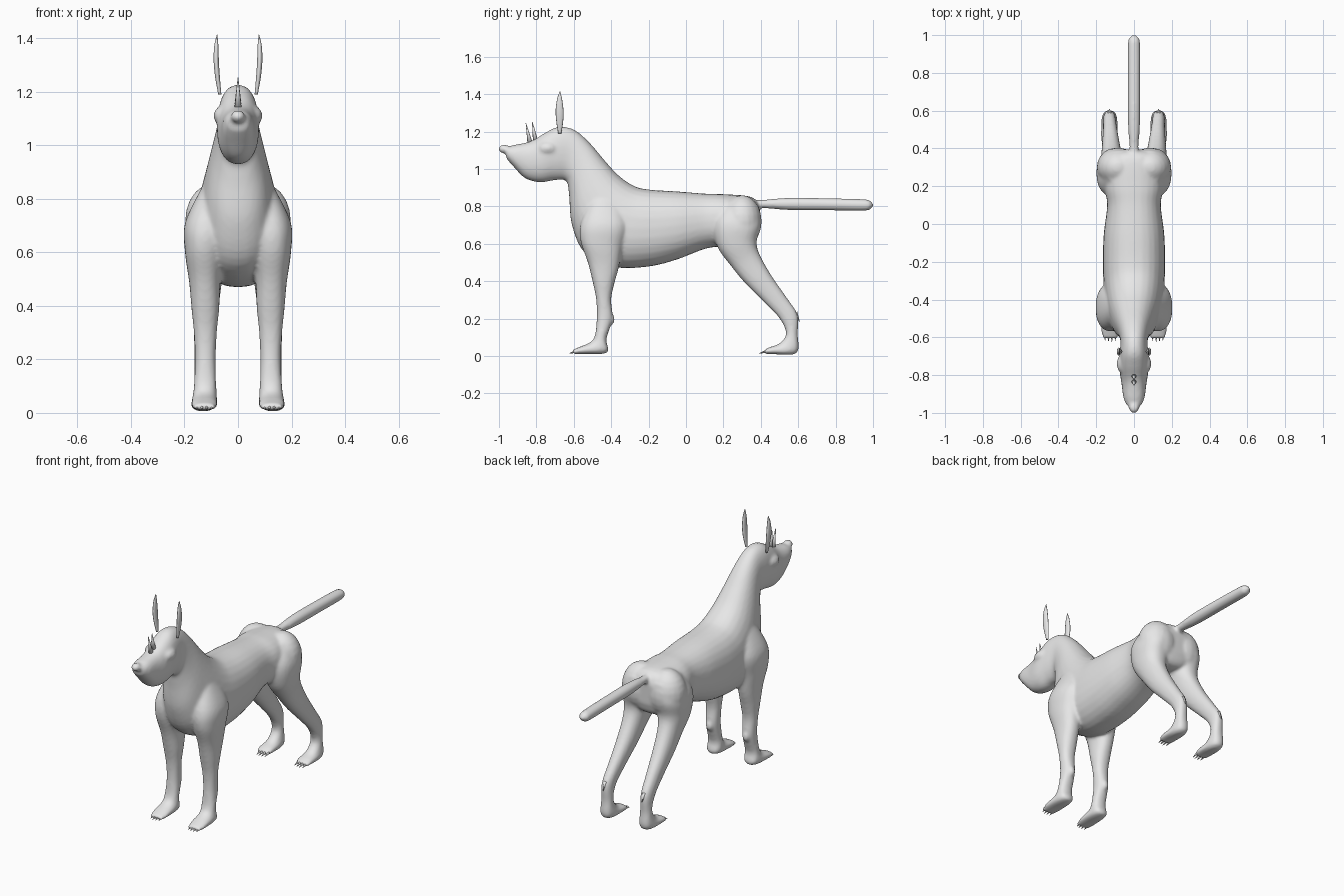
import bpy, bmesh, math
from mathutils import Vector, Matrix

cube = bpy.data.objects.get("Cube")
if cube:
    bpy.data.objects.remove(cube, do_unlink=True)

grey = bpy.data.materials.new("plain grey")
grey.use_nodes = True
grey.diffuse_color = (0.8, 0.8, 0.8, 1)
grey.node_tree.nodes["Principled BSDF"].inputs["Base Color"].default_value = (0.8, 0.8, 0.8, 1)


def blend(a, b, c, d, t):
    """Smooth curve through b and c."""
    return b + 0.5 * t * ((c - a) + t * ((2 * a - 5 * b + 4 * c - d) + t * (3 * (b - c) + d - a)))


def loft(bm, stations, side=1, steps=5, sides=28, power=0.88):
    """Tube through stations: edge one (y, z), edge two (y, z), centre x, half width."""
    pts = [Vector(s) for s in stations]
    pts = [pts[0]] + pts + [pts[-1]]
    path = [blend(*pts[i:i + 4], k / steps) for i in range(len(pts) - 3) for k in range(steps)]
    path.append(pts[-1])
    rings = []
    for y0, z0, y1, z1, x, w in path:
        ring = []
        for k in range(sides):
            a = math.tau * k / sides
            c = math.copysign(abs(math.cos(a)) ** power, math.cos(a))
            s = math.copysign(abs(math.sin(a)) ** power, math.sin(a))
            ring.append(bm.verts.new((side * (x + w * s),
                                      (y0 + y1) / 2 + c * (y0 - y1) / 2,
                                      (z0 + z1) / 2 + c * (z0 - z1) / 2)))
        rings.append(ring)
    faces = [bm.faces.new((r[k], r[(k + 1) % sides], q[(k + 1) % sides], q[k]))
             for r, q in zip(rings, rings[1:]) for k in range(sides)]
    faces += [bm.faces.new(rings[0][::-1]), bm.faces.new(rings[-1])]
    bmesh.ops.recalc_face_normals(bm, faces=faces)


def ball(bm, centre, size):
    m = Matrix.Translation(centre) @ Matrix.Diagonal((*size, 1))
    bmesh.ops.create_uvsphere(bm, u_segments=20, v_segments=12, radius=1, matrix=m)


def spike(bm, base, tip, radius):
    base, tip = Vector(base), Vector(tip)
    turn = (tip - base).to_track_quat('Z', 'Y').to_matrix().to_4x4()
    bmesh.ops.create_cone(bm, cap_ends=True, segments=10, radius1=radius, radius2=radius * 0.08,
                          depth=(tip - base).length,
                          matrix=Matrix.Translation((base + tip) / 2) @ turn)


def finish(bm, name):
    mesh = bpy.data.meshes.new(name)
    bm.to_mesh(mesh)
    bm.free()
    mesh.materials.append(grey)
    mesh.shade_smooth()
    ob = bpy.data.objects.new(name, mesh)
    bpy.context.collection.objects.link(ob)
    return ob


# Trunk, neck and head: back edge, belly edge, centre x, half width
trunk = [
    (.395, .79, .39, .66, 0, .09), (.35, .85, .35, .59, 0, .14),
    (.2, .865, .2, .585, 0, .155), (.1, .868, .1, .572, 0, .142),
    (-.05, .88, -.05, .515, 0, .16), (-.2, .89, -.2, .478, 0, .165),
    (-.28, .91, -.38, .475, 0, .16), (-.36, .965, -.54, .55, 0, .145),
    (-.43, 1.04, -.61, .7, 0, .118), (-.52, 1.145, -.625, .86, 0, .086),
    (-.6, 1.21, -.64, .935, 0, .072), (-.68, 1.225, -.7, .94, 0, .076),
    (-.75, 1.195, -.78, .928, 0, .078), (-.83, 1.148, -.86, .95, 0, .066),
    (-.92, 1.128, -.92, 1.01, 0, .056), (-.965, 1.115, -.96, 1.055, 0, .038)]

# Legs: front edge, back edge, centre x, half width
front_leg = [
    (-.5, .86, -.34, .82, .08, .055), (-.56, .72, -.31, .7, .113, .085),
    (-.565, .62, -.34, .58, .124, .074), (-.525, .5, -.36, .47, .124, .058),
    (-.5, .4, -.385, .38, .122, .052), (-.48, .3, -.4, .3, .122, .043),
    (-.477, .2, -.393, .2, .122, .039), (-.487, .11, -.425, .09, .123, .042),
    (-.51, .075, -.42, .018, .125, .047), (-.56, .052, -.54, .01, .126, .049),
    (-.605, .034, -.605, .01, .126, .04)]
hind_leg = [
    (.22, .83, .39, .8, .08, .07), (.15, .72, .4, .7, .106, .09),
    (.165, .59, .378, .61, .112, .08), (.245, .475, .395, .54, .117, .06),
    (.32, .385, .46, .425, .121, .05), (.42, .285, .54, .31, .126, .039),
    (.5, .2, .597, .22, .13, .033), (.535, .12, .597, .12, .13, .033),
    (.5, .068, .592, .015, .13, .042), (.45, .048, .46, .01, .13, .046),
    (.42, .034, .42, .01, .13, .037)]
tail = [
    (.35, .835, .35, .795, 0, .022), (.42, .836, .42, .79, 0, .025),
    (.55, .846, .55, .78, 0, .033), (.75, .844, .75, .778, 0, .034),
    (.95, .838, .95, .776, 0, .033), (.985, .83, .985, .784, 0, .025),
    (1.002, .813, 1.002, .801, 0, .007)]

body = bmesh.new()
loft(body, trunk)
loft(body, tail, power=1)
ball(body, (0, -.973, 1.107), (.028, .029, .024))
for side in (1, -1):
    loft(body, front_leg, side)
    loft(body, hind_leg, side)
    ball(body, (side * .122, -.402, .195), (.022, .022, .03))     # wrist pads
    ball(body, (side * .062, -.74, 1.11), (.03, .05, .034))       # eye bulges
    ball(body, (side * .085, .3, .72), (.113, .105, .14))         # haunches
skin = finish(body, "body")
remesh = skin.modifiers.new("Fuse", 'REMESH')
remesh.mode = 'VOXEL'
remesh.voxel_size = 0.009
remesh.use_smooth_shade = True
smooth = skin.modifiers.new("Soften", 'SMOOTH')
smooth.factor = 0.5
smooth.iterations = 7

# Upright leaf shaped ears
ear = [
    (-.683, 1.19, -.667, 1.19, .068, .006), (-.693, 1.25, -.657, 1.25, .076, .009),
    (-.697, 1.31, -.655, 1.31, .081, .01), (-.69, 1.37, -.662, 1.37, .081, .008),
    (-.676, 1.413, -.672, 1.413, .078, .001)]
for side, word in ((1, "left"), (-1, "right")):
    bm = bmesh.new()
    loft(bm, ear, side, sides=14, power=1)
    finish(bm, word + "_ear")

    # Four claws on each foot, and a spur behind the hock
    for toe, foot in ((-.6, "front"), (.415, "hind")):
        bm = bmesh.new()
        for k in range(4):
            x = side * (.099 + .018 * k)
            back = .006 * abs(k - 1.5)
            spike(bm, (x, toe + .015 + back, .026), (x, toe - .027 + back, .014), .009)
        finish(bm, word + "_" + foot + "_claws")
    bm = bmesh.new()
    spike(bm, (side * .13, .585, .232), (side * .13, .608, .182), .011)
    finish(bm, word + "_hock_spur")

# Two horns in line on the muzzle
for name, base, tip in (("front_horn", (0, -.832, 1.13), (0, -.856, 1.246)),
                        ("rear_horn", (0, -.803, 1.14), (0, -.822, 1.252))):
    bm = bmesh.new()
    spike(bm, base, tip, .015)
    finish(bm, name)
